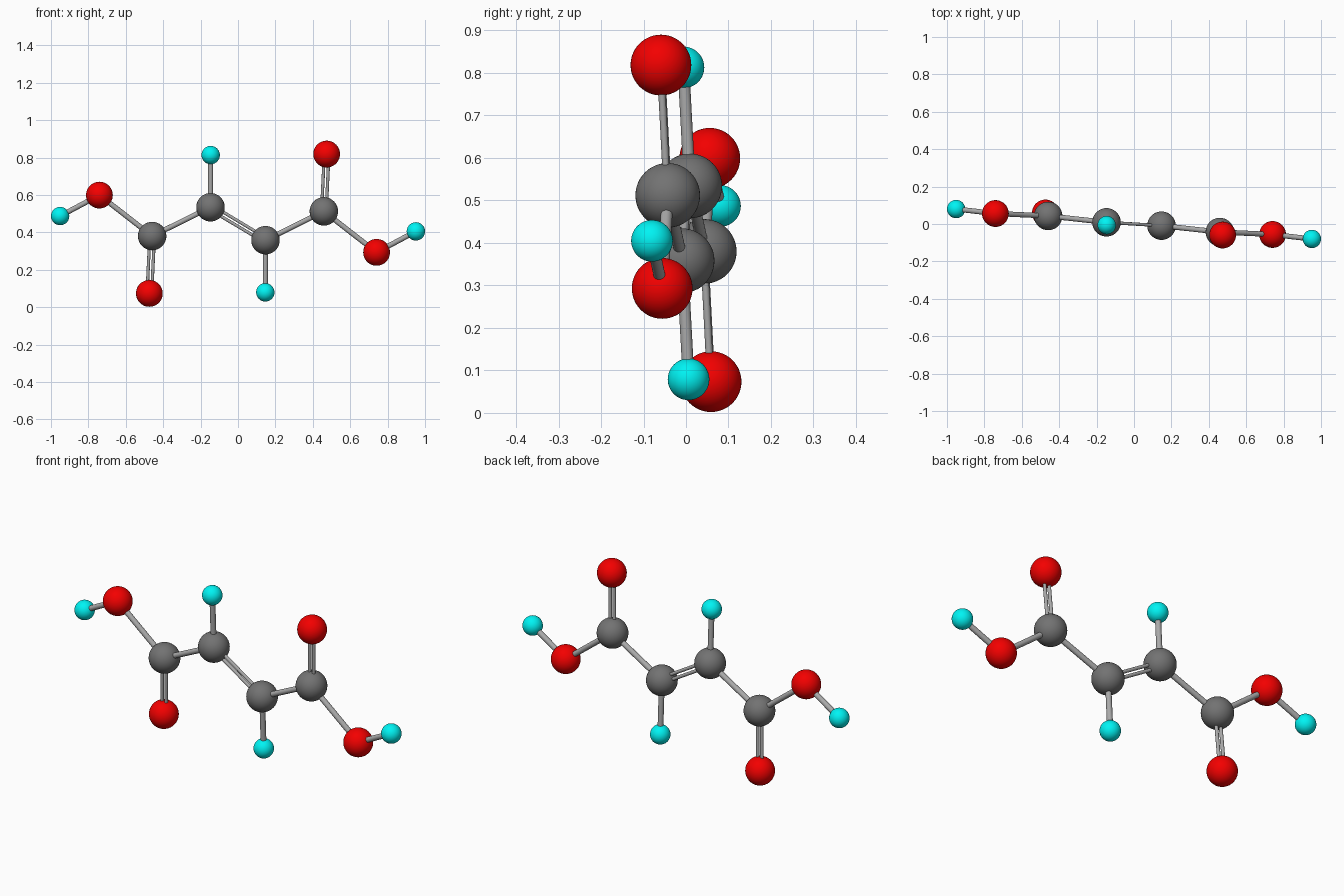
import bpy
from mathutils import Vector

if "Cube" in bpy.data.objects:
    bpy.data.objects.remove(bpy.data.objects["Cube"])

CENTRE = Vector((0, 0, 0.446))
PLANE_NORMAL = Vector((0.085, 1, 0)).normalized()


def material(name, rgb):
    m = bpy.data.materials.new(name)
    m.diffuse_color = (*rgb, 1)
    m.use_nodes = True
    m.node_tree.nodes["Principled BSDF"].inputs["Base Color"].default_value = m.diffuse_color
    return m


# kind: (radius, material)
KINDS = {
    "carbon": (0.076, material("dark_grey", (0.17, 0.17, 0.17))),
    "oxygen": (0.0715, material("red", (0.9, 0.0, 0.0))),
    "hydrogen": (0.049, material("cyan", (0.0, 0.9, 0.9))),
}
BOND_MATERIAL = material("light_grey", (0.4, 0.4, 0.4))

# One half of the molecule, relative to the centre
HALF = {
    "inner_carbon": ("carbon", (-0.147, 0.009, 0.088)),
    "inner_hydrogen": ("hydrogen", (-0.146, -0.006, 0.367)),
    "outer_carbon": ("carbon", (-0.459, 0.043, -0.066)),
    "top_oxygen": ("oxygen", (-0.474, 0.059, -0.3725)),
    "side_oxygen": ("oxygen", (-0.741, 0.056, 0.153)),
    "outer_hydrogen": ("hydrogen", (-0.951, 0.080, 0.041)),
}
HALF_BONDS = [
    ("inner_carbon", "inner_hydrogen", 1),
    ("inner_carbon", "outer_carbon", 1),
    ("outer_carbon", "top_oxygen", 2),
    ("outer_carbon", "side_oxygen", 1),
    ("side_oxygen", "outer_hydrogen", 1),
]


def atom(name, kind, pos):
    radius, mat = KINDS[kind]
    bpy.ops.mesh.primitive_uv_sphere_add(segments=48, ring_count=24, radius=radius, location=pos)
    ob = bpy.context.object
    ob.name = name
    ob.data.materials.append(mat)
    bpy.ops.object.shade_smooth()


def rod(name, a, b, radius):
    d = b - a
    bpy.ops.mesh.primitive_cylinder_add(vertices=24, radius=radius, depth=d.length, location=(a + b) / 2)
    ob = bpy.context.object
    ob.name = name
    ob.rotation_euler = d.to_track_quat("Z", "Y").to_euler()
    ob.data.materials.append(BOND_MATERIAL)
    bpy.ops.object.shade_smooth_by_angle()


def bond(name, a, b, order):
    if order == 1:
        rod(name, a, b, 0.0138)
        return
    # double bond: two thin rods side by side in the molecule's plane
    side = (b - a).cross(PLANE_NORMAL).normalized() * 0.0125
    for i, s in enumerate((-1, 1)):
        rod(f"{name}_{i + 1}", a + side * s, b + side * s, 0.0085)


# The second half is the first inverted through the centre
for label, sign in (("left", 1), ("right", -1)):
    pos = {n: CENTRE + sign * Vector(p) for n, (_, p) in HALF.items()}
    for n, (kind, _) in HALF.items():
        atom(f"{label}_{n}", kind, pos[n])
    for a, b, order in HALF_BONDS:
        bond(f"{label}_bond_{a}_{b}", pos[a], pos[b], order)

# Central double bond joining the halves
inner = Vector(HALF["inner_carbon"][1])
bond("central_double_bond", CENTRE + inner, CENTRE - inner, 2)
